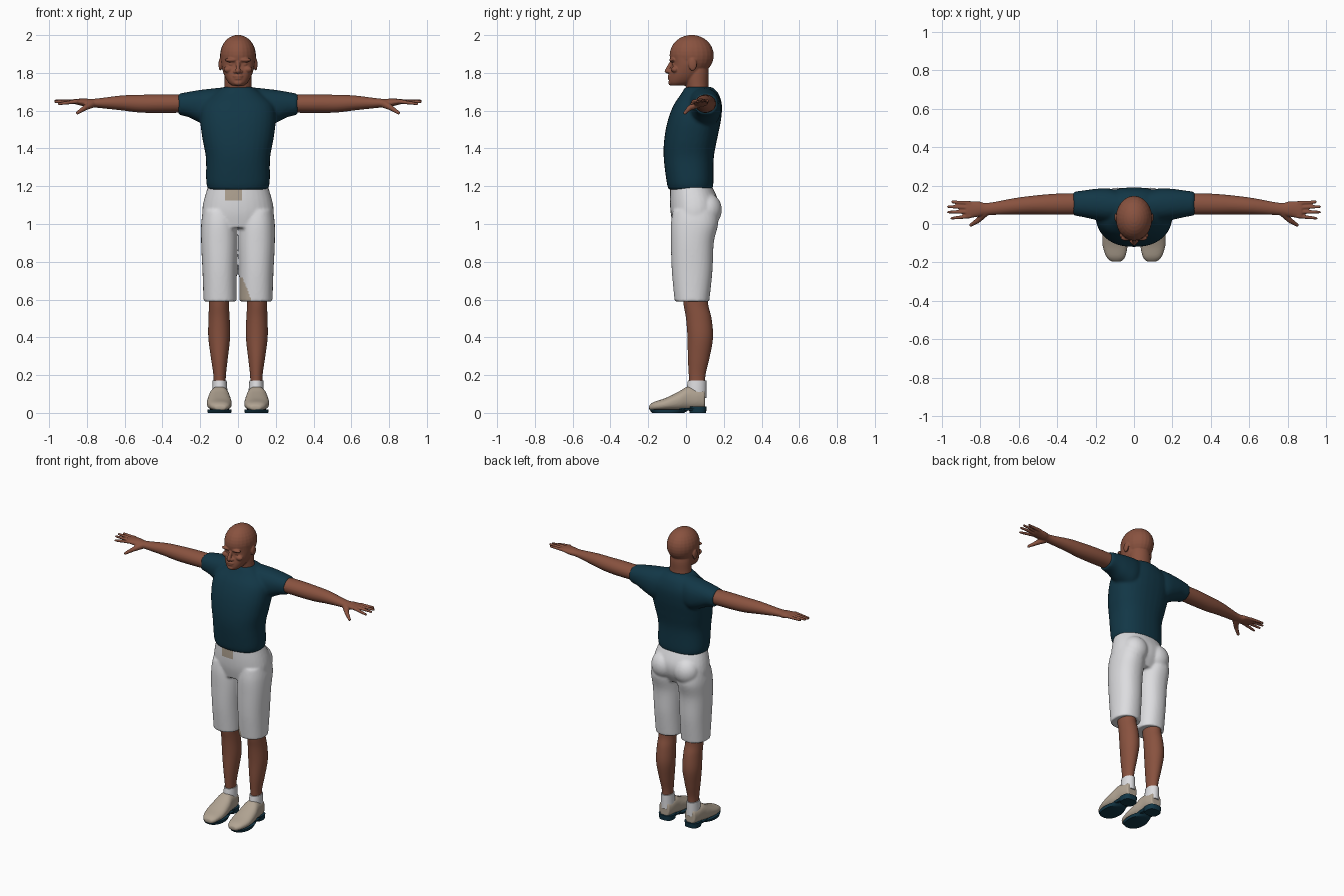
import bpy, bmesh, math
from mathutils import Vector, Matrix

if "Cube" in bpy.data.objects:
    bpy.data.objects.remove(bpy.data.objects["Cube"], do_unlink=True)


def material(name, red, green, blue):
    mat = bpy.data.materials.new(name)
    mat.use_nodes = True
    colour = (red, green, blue, 1)
    mat.diffuse_color = colour
    node = next(n for n in mat.node_tree.nodes if n.type == 'BSDF_PRINCIPLED')
    node.inputs["Base Color"].default_value = colour
    node.inputs["Roughness"].default_value = 0.9
    return mat


skin = material("brown skin", 0.25, 0.085, 0.05)
navy = material("dark teal cloth", 0.006, 0.038, 0.062)
white = material("white cloth", 0.72, 0.72, 0.74)
tan = material("tan leather", 0.44, 0.37, 0.29)


def spline(a, b, c, d, t):
    """Smooth value between b and c."""
    return b + 0.5 * t * (c - a + t * (2*a - 5*b + 4*c - d + t * (3 * (b - c) + d - a)))


def loft(bm, axis, rings, side=1, power=0.9, sides=32, steps=5):
    """Closed skin through rings given as (position, low u, high u, low v, high v)."""
    dense = []
    last = len(rings) - 1
    for i in range(last):
        four = [rings[min(max(i + k, 0), last)] for k in (-1, 0, 1, 2)]
        for step in range(steps):
            dense.append([spline(*vals, step / steps) for vals in zip(*four)])
    dense.append(rings[-1])
    loops = []
    for pos, u0, u1, v0, v1 in dense:
        loop = []
        for k in range(sides):
            c, s = (f(math.tau * k / sides) for f in (math.cos, math.sin))
            u = (u0 + u1) / 2 + (u1 - u0) / 2 * math.copysign(abs(c) ** power, c)
            v = (v0 + v1) / 2 + (v1 - v0) / 2 * math.copysign(abs(s) ** power, s)
            x, y, z = {'x': (pos, u, v), 'y': (u, pos, v), 'z': (u, v, pos)}[axis]
            loop.append(bm.verts.new((x * side, y, z)))
        loops.append(loop)
    for low, high in zip(loops, loops[1:]):
        for k in range(sides):
            n = (k + 1) % sides
            bm.faces.new((low[k], low[n], high[n], high[k]))
    bm.faces.new(loops[0])
    bm.faces.new(loops[-1])


def blob(bm, centre, radii, side=1):
    """Ellipsoid."""
    centre = Vector((centre[0] * side, *centre[1:]))
    bmesh.ops.create_uvsphere(bm, u_segments=24, v_segments=16, radius=1,
                              matrix=Matrix.Translation(centre) @ Matrix.Diagonal((*radii, 1)))


def rod(bm, start, end, r_start, r_end, side=1):
    """Tapered rod with a round tip."""
    a, b = (Vector((p[0] * side, *p[1:])) for p in (start, end))
    turn = (b - a).to_track_quat('Z', 'Y').to_matrix().to_4x4()
    bmesh.ops.create_cone(bm, cap_ends=True, segments=14, radius1=r_start, radius2=r_end,
                          depth=(b - a).length, matrix=Matrix.Translation((a + b) / 2) @ turn)
    blob(bm, b, (r_end, r_end, r_end))


def finish(name, bm, mats, voxel=0, relax=3):
    """Turn the solids into one object, fused into a single skin when voxel is set."""
    bmesh.ops.recalc_face_normals(bm, faces=bm.faces)
    mesh = bpy.data.meshes.new(name)
    bm.to_mesh(mesh)
    bm.free()
    obj = bpy.data.objects.new(name, mesh)
    bpy.context.collection.objects.link(obj)
    if voxel:
        remesh = obj.modifiers.new("fuse", 'REMESH')
        remesh.mode = 'VOXEL'
        remesh.voxel_size = voxel
        smooth = obj.modifiers.new("relax", 'SMOOTH')
        smooth.iterations = relax
        bpy.context.view_layer.update()
        graph = bpy.context.evaluated_depsgraph_get()
        obj.data = bpy.data.meshes.new_from_object(obj.evaluated_get(graph))
        obj.modifiers.clear()
        bpy.data.meshes.remove(mesh)
    obj.data.materials.clear()
    for mat in mats:
        obj.data.materials.append(mat)
    bpy.ops.object.select_all(action='DESELECT')
    obj.select_set(True)
    bpy.context.view_layer.objects.active = obj
    bpy.ops.object.shade_smooth_by_angle(angle=math.radians(50))
    return obj


# Head and neck
bm = bmesh.new()
blob(bm, (0, 0.03, 1.893), (0.095, 0.117, 0.108))
loft(bm, 'z', [(1.65, -.085, .085, .01, .14), (1.72, -.072, .072, 0, .12),
               (1.8, -.07, .07, -.01, .12), (1.86, -.06, .06, 0, .11)], power=1)
loft(bm, 'z', [(1.732, -.03, .03, -.08, -.01), (1.75, -.052, .052, -.09, .04),
               (1.79, -.074, .074, -.087, .08), (1.845, -.088, .088, -.075, .1),
               (1.9, -.088, .088, -.08, .1)])
rod(bm, (0, -.074, 1.86), (0, -.1, 1.81), .01, .013)
blob(bm, (0, -.086, 1.783), (.026, .012, .007))
blob(bm, (0, -.084, 1.77), (.023, .012, .008))
blob(bm, (0, -.08, 1.747), (.024, .014, .014))
for side in (1, -1):
    blob(bm, (.014, -.087, 1.806), (.011, .012, .009), side)
    blob(bm, (.036, -.073, 1.868), (.034, .015, .011), side)
    blob(bm, (.034, -.063, 1.846), (.016, .012, .01), side)
    blob(bm, (.05, -.058, 1.818), (.026, .02, .018), side)
    blob(bm, (.094, .035, 1.845), (.009, .022, .034), side)
finish("head", bm, [skin], voxel=0.0045, relax=2)

# Shirt with short sleeves
bm = bmesh.new()
loft(bm, 'z', [(1.18, -.155, .155, -.09, .138), (1.22, -.168, .168, -.102, .145),
               (1.35, -.17, .17, -.118, .147), (1.45, -.188, .188, -.115, .165),
               (1.55, -.2, .2, -.096, .185), (1.63, -.19, .19, -.065, .19),
               (1.69, -.13, .13, -.025, .172), (1.725, -.08, .08, -.005, .14)], power=0.85)
for side in (1, -1):
    loft(bm, 'x', [(.06, .02, .165, 1.53, 1.725), (.13, .01, .185, 1.51, 1.718),
                   (.2, .022, .183, 1.535, 1.71), (.26, .035, .175, 1.565, 1.7),
                   (.315, .045, .168, 1.578, 1.69)], side)
finish("shirt", bm, [navy], voxel=0.009, relax=4)

# Shorts
bm = bmesh.new()
loft(bm, 'z', [(1.205, -.157, .157, -.083, .135), (1.12, -.182, .182, -.085, .172),
               (1.05, -.19, .19, -.08, .17), (.98, -.175, .175, -.065, .135)])
for side in (1, -1):
    blob(bm, (.085, .11, 1.075), (.085, .08, .09), side)
    loft(bm, 'z', [(1.07, .012, .185, -.07, .165), (1, .004, .195, -.08, .17),
                   (.9, .002, .195, -.08, .147), (.75, .006, .188, -.075, .14),
                   (.59, .008, .182, -.06, .123)], side)
shorts = finish("shorts", bm, [white, tan], voxel=0.008, relax=4)
for face in shorts.data.polygons:
    x, y, z = face.center
    fly = -.065 < x < .02 and 1.125 < z < 1.2
    inner_hem = .004 < x < .07 - (z - .6) * .4 and z < .72
    if face.normal.y < -.2 and (fly or inner_hem):
        face.material_index = 1

for side, label in ((1, "left"), (-1, "right")):
    # Arm and hand
    bm = bmesh.new()
    loft(bm, 'x', [(.25, .05, .16, 1.59, 1.685), (.4, .048, .158, 1.588, 1.686),
                   (.52, .05, .148, 1.59, 1.684), (.62, .05, .135, 1.602, 1.68),
                   (.76, .046, .11, 1.617, 1.663), (.81, .038, .118, 1.622, 1.664),
                   (.865, .03, .118, 1.635, 1.662), (.875, .035, .113, 1.64, 1.658)],
         side, power=1)
    for knuckle, tip, reach, height in ((.108, .115, .945, 1.652), (.086, .09, .966, 1.652),
                                        (.063, .062, .966, 1.647), (.041, .03, .948, 1.636)):
        rod(bm, (.85, knuckle, 1.649), (reach, tip, height), .0115, .0075, side)
    rod(bm, (.775, .06, 1.635), (.815, .015, 1.612), .022, .013, side)
    rod(bm, (.81, .02, 1.615), (.85, -.006, 1.588), .014, .009, side)
    finish(label + "_arm", bm, [skin], voxel=0.0045, relax=3)

    # Lower leg
    bm = bmesh.new()
    loft(bm, 'z', [(.12, .066, .128, .02, .1), (.2, .064, .13, .015, .103),
                   (.29, .054, .143, .01, .124), (.4, .042, .157, .008, .143),
                   (.5, .044, .156, 0, .135), (.57, .048, .154, -.012, .118),
                   (.64, .045, .155, -.02, .115)], side, power=1)
    finish(label + "_lower_leg", bm, [skin])

    # Sock
    bm = bmesh.new()
    loft(bm, 'z', [(.08, .055, .137, 0, .108), (.13, .057, .136, .004, .108),
                   (.172, .06, .134, .01, .108)], side, power=1)
    finish(label + "_sock", bm, [white])

    # Shoe upper
    bm = bmesh.new()
    loft(bm, 'y', [(-.195, .065, .12, .015, .04), (-.17, .045, .145, .012, .058),
                   (-.11, .033, .164, .012, .078), (-.04, .037, .162, .012, .112),
                   (.01, .046, .152, .015, .14), (.06, .05, .145, .018, .132),
                   (.1, .06, .135, .02, .125)], side, power=0.85)
    finish(label + "_shoe", bm, [tan], voxel=0.006, relax=4)

    # Sole and heel
    bm = bmesh.new()
    loft(bm, 'z', [(0, .036, .16, -.18, -.01), (.018, .034, .163, -.194, .02)], side)
    loft(bm, 'z', [(.012, .055, .142, -.06, .09), (.026, .046, .15, -.07, .1)], side)
    loft(bm, 'z', [(0, .05, .145, .02, .106), (.034, .047, .149, .01, .11)], side, power=0.75)
    finish(label + "_sole", bm, [navy])
